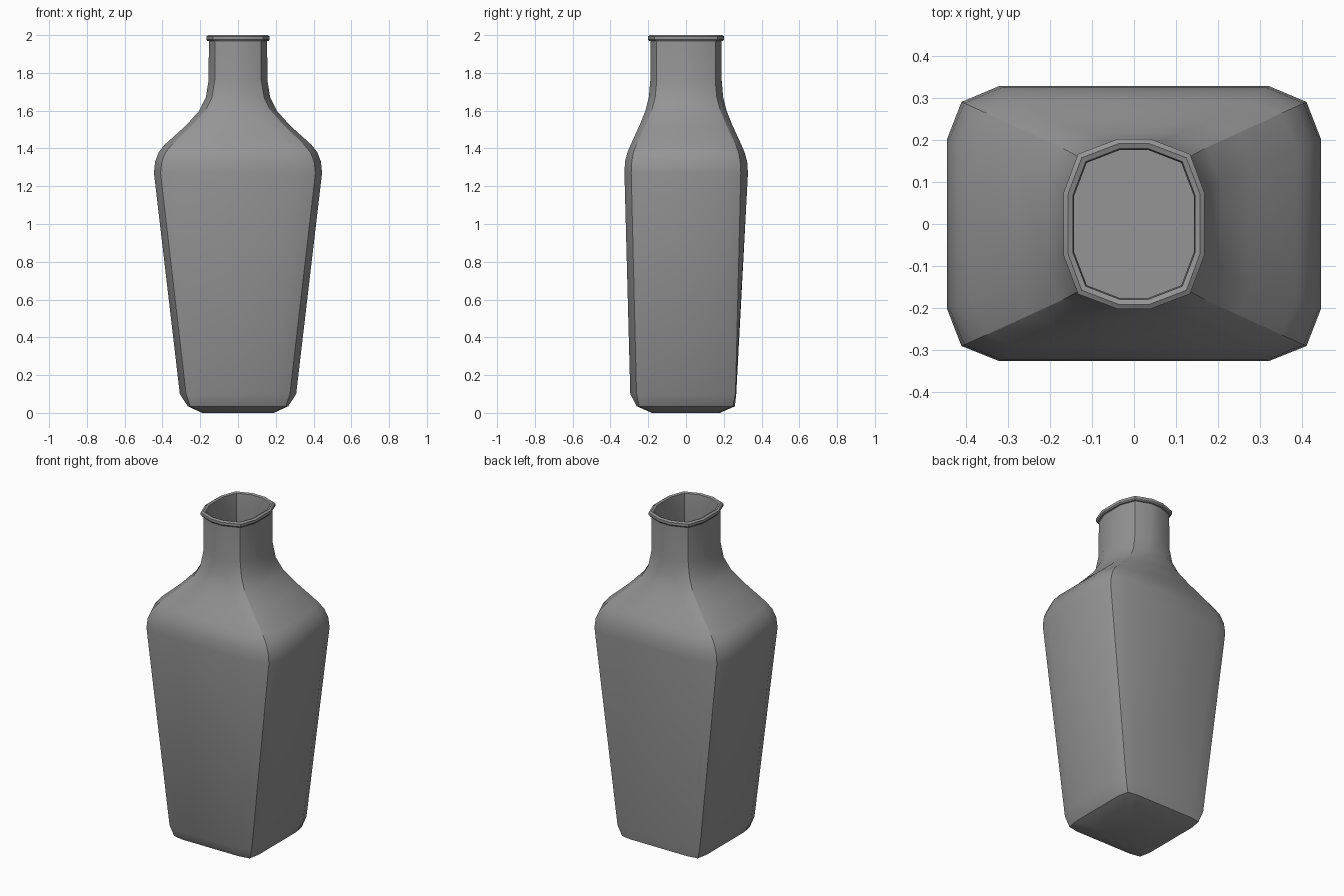
import bpy, bmesh

if "Cube" in bpy.data.objects:
    bpy.data.objects.remove(bpy.data.objects["Cube"])

# Ring: z, half width x, front depth, back depth, corner x, corner y, flat end x, flat end y
body = [
    (0.00, .190, .180, .180, .178, .168, .140, .130),
    (0.035, .266, .261, .259, .253, .249, .190, .180),
    (0.10, .308, .295, .266, .275, .262, .200, .180),
    (1.27, .445, .326, .328, .410, .290, .320, .200),
    (1.33, .439, .323, .324, .403, .287, .315, .200),
    (1.38, .420, .310, .310, .383, .278, .300, .190),
    (1.42, .388, .293, .293, .350, .263, .275, .180),
    (1.52, .277, .247, .247, .245, .215, .180, .145),
    (1.60, .205, .215, .215, .173, .182, .110, .105),
    (1.67, .170, .197, .197, .138, .163, .060, .080),
    (1.76, .156, .189, .189, .123, .155, .038, .070),
    (1.97, .154, .188, .188, .122, .155, .036, .070),
]
neck = body[-1]


def grow(ring, d, z):
    # Offset a ring sideways by d and place it at height z
    _, hx, hf, hb, cx, cy, fx, fy = ring
    return (z, hx + d, hf + d, hb + d, cx + d * .8, cy + d * .8, fx + d * .2, fy + d * .2)


def points(ring):
    # Twelve points: three per rounded corner, counter-clockwise
    z, hx, hf, hb, cx, cy, fx, fy = ring
    return [(hx, -fy, z), (hx, fy, z), (cx, cy, z), (fx, hb, z),
            (-fx, hb, z), (-cx, cy, z), (-hx, fy, z), (-hx, -fy, z),
            (-cx, -cy, z), (-fx, -hf, z), (fx, -hf, z), (cx, -cy, z)]


# Lip at the mouth, then the inner wall going back down
lip = [grow(neck, d, z) for d, z in
       ((.009, 1.97), (.014, 1.977), (.014, 1.993), (.003, 2.0), (-.009, 1.995), (-.012, 1.96))]
inner = [grow(r, -.012, r[0]) for r in reversed(body[2:-1])]
inner.append(grow(body[1], -.015, .05))
rings = body + lip + inner

bm = bmesh.new()
loops = [[bm.verts.new(p) for p in points(r)] for r in rings]
for low, high in zip(loops, loops[1:]):
    for i in range(12):
        j = (i + 1) % 12
        bm.faces.new((low[i], low[j], high[j], high[i]))
# Outer base and inner floor
bm.faces.new(list(reversed(loops[0])))
bm.faces.new(loops[-1])
bmesh.ops.recalc_face_normals(bm, faces=bm.faces)

mesh = bpy.data.meshes.new("bottle")
bm.to_mesh(mesh)
bm.free()
bottle = bpy.data.objects.new("bottle", mesh)
bpy.context.collection.objects.link(bottle)

# Dark grey surface
grey = bpy.data.materials.new("dark_grey")
grey.diffuse_color = (.3, .3, .3, 1)
grey.use_nodes = True
grey.node_tree.nodes["Principled BSDF"].inputs["Base Color"].default_value = grey.diffuse_color
mesh.materials.append(grey)

bpy.context.view_layer.objects.active = bottle
bottle.select_set(True)
bpy.ops.object.shade_smooth_by_angle(angle=0.5)
